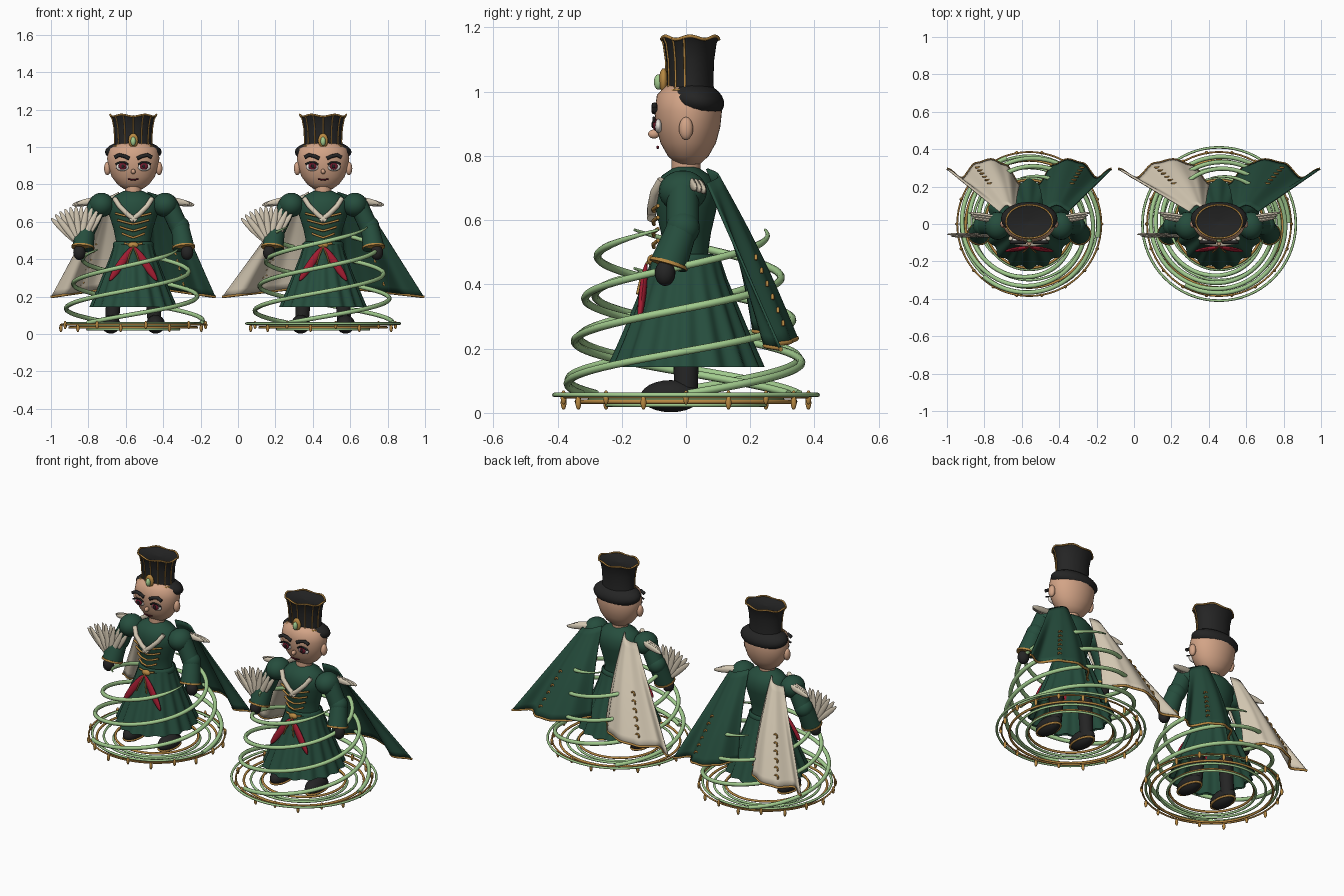
import bpy, bmesh, math
from math import sin, cos, pi, radians
from mathutils import Vector, Matrix

cube = bpy.data.objects.get("Cube")
if cube:
    bpy.data.objects.remove(cube)


def material(name, r, g, b):
    m = bpy.data.materials.new(name)
    m.use_nodes = True
    m.diffuse_color = (r, g, b, 1)
    m.node_tree.nodes["Principled BSDF"].inputs["Base Color"].default_value = (r, g, b, 1)
    return m


BLACK = material("soft black", .018, .018, .018)
GREEN = material("forest green", .019, .075, .047)
LIME = material("pale green", .36, .6, .27)
SKIN = material("skin", .65, .37, .24)
CREAM = material("cream", .66, .58, .45)
GOLD = material("gold", .48, .25, .055)
RED = material("crimson", .36, .012, .03)
WINE = material("dark wine", .15, .01, .025)
WHITE = material("eye white", .8, .75, .7)

origin = Vector((0, 0, 0))   # where the current figure stands
prefix = ""


def place(name, data, mat):
    data.materials.append(mat)
    ob = bpy.data.objects.new(prefix + name, data)
    ob.location = origin
    bpy.context.scene.collection.objects.link(ob)
    return ob


def finish(name, bm, mat):
    bmesh.ops.recalc_face_normals(bm, faces=bm.faces)
    me = bpy.data.meshes.new(prefix + name)
    bm.to_mesh(me)
    bm.free()
    me.shade_smooth()
    me.set_sharp_from_angle(angle=radians(50))
    return place(name, me, mat)


def ball(name, center, size, mat, axis=None, tilt=0):
    """Ellipsoid; axis points its local z, tilt turns it about x."""
    rot = Vector(axis).to_track_quat('Z', 'Y').to_matrix().to_4x4() if axis else Matrix.Rotation(tilt, 4, 'X')
    bm = bmesh.new()
    bmesh.ops.create_uvsphere(bm, u_segments=20, v_segments=12, radius=1,
                              matrix=Matrix.Translation(center) @ rot @ Matrix.Diagonal((*size, 1)))
    return finish(name, bm, mat)


def blade(name, center, direction, width, thick, half_length, mat):
    """Leaf-shaped ellipsoid that stays thin front to back."""
    z = Vector(direction).normalized()
    x = Vector((0, 1, 0)).cross(z).normalized()
    rot = Matrix((x, z.cross(x), z)).transposed().to_4x4()
    bm = bmesh.new()
    bmesh.ops.create_uvsphere(bm, u_segments=12, v_segments=12, radius=1, matrix=Matrix.Translation(center)
                              @ rot @ Matrix.Diagonal((width, thick, half_length, 1)))
    return finish(name, bm, mat)


def limb(name, a, b, r1, r2, mat):
    a, b = Vector(a), Vector(b)
    rot = (b - a).to_track_quat('Z', 'Y').to_matrix().to_4x4()
    bm = bmesh.new()
    bmesh.ops.create_cone(bm, cap_ends=True, segments=20, radius1=r1, radius2=r2,
                          depth=(b - a).length, matrix=Matrix.Translation((a + b) / 2) @ rot)
    return finish(name, bm, mat)


def lathe(name, profile, mat, flat=1, y=0, folds=0, depth=0, n=40):
    """Spin (radius, z) points; flat squashes y, folds ripple the lower rim."""
    bm = bmesh.new()
    rings = []
    for i, (r, z) in enumerate(profile):
        ripple = depth * i / (len(profile) - 1)
        loop = []
        for k in range(n):
            a = 2 * pi * k / n
            rr = r + ripple * cos(folds * a)
            loop.append(bm.verts.new((rr * cos(a), y + rr * flat * sin(a), z)))
        rings.append(loop)
    for lo, hi in zip(rings, rings[1:]):
        for k in range(n):
            j = (k + 1) % n
            bm.faces.new((lo[k], lo[j], hi[j], hi[k]))
    return finish(name, bm, mat)


def tube(name, points, radius, mat, closed=False, taper=0):
    """Round cord; taper is the share of its length that thins to a point."""
    cu = bpy.data.curves.new(prefix + name, 'CURVE')
    cu.dimensions = '3D'
    cu.bevel_depth = radius
    cu.bevel_resolution = 2
    cu.use_fill_caps = True
    sp = cu.splines.new('POLY')
    sp.points.add(len(points) - 1)
    for i, (p, co) in enumerate(zip(sp.points, points)):
        p.co = (*co, 1)
        if taper:
            p.radius = min(1, .25 + (1 - i / len(points)) / taper)
    sp.use_cyclic_u = closed
    sp.use_smooth = True
    return place(name, cu, mat)


def ring(name, r, z, thick, mat, wave=0, flat=1, x=0, y=0):
    pts = [(x + r * cos(a), y + r * flat * sin(a), z + wave * cos(6 * a)) for a in (2 * pi * k / 64 for k in range(64))]
    return tube(name, pts, thick, mat, True)


def head_and_hat():
    lathe("head", [(0, .765), (.05, .775), (.085, .8), (.115, .84), (.133, .89), (.14, .94),
                   (.13, .99), (.09, 1.02), (0, 1.03)], SKIN, .75, .007)
    limb("neck", (0, 0, .72), (0, 0, .8), .045, .045, SKIN)
    ball("hair", (0, .028, .973), (.152, .092, .06), BLACK, tilt=-.2)
    ball("nose", (0, -.1, .868), (.012, .018, .014), SKIN)
    tube("mouth", [(x, -.088, .825 + 4 * x * x) for x in (-.028, -.014, 0, .014, .028)], .004, WINE)
    for s in (-1, 1):
        ball("ear", (s * .138, 0, .885), (.018, .022, .036), SKIN)
        ball("eye_white", (s * .058, -.086, .893), (.035, .012, .022), WHITE)
        ball("iris", (s * .057, -.095, .897), (.022, .009, .019), WINE)
        ball("pupil", (s * .056, -.104, .897), (.008, .004, .01), BLACK)
        tube("lash", [(s * x, -.1, z) for x, z in ((.026, .905), (.045, .918), (.07, .918), (.095, .908))], .005, BLACK)
        tube("brow", [(s * x, -.098, z) for x, z in ((.02, .938), (.045, .95), (.075, .957), (.1, .944))], .01, BLACK)

    # flared hat with a wavy gold rim, ribs and a jewel
    hat = [(.107, .98), (.1, 1.03), (.104, 1.1), (.114, 1.15), (.126, 1.168)]
    lathe("hat", hat + [(.112, 1.164), (0, 1.155)], BLACK, .72, .013)
    ring("hat_top_trim", .124, 1.168, .005, GOLD, .005, .72, y=.013)
    for k in range(7):
        a = pi + pi * (k + .5) / 7
        tube("hat_rib", [((r + .001) * cos(a), .013 + (r + .001) * .72 * sin(a), z) for r, z in hat], .0035, GOLD)
    tube("hat_swag", [(.11 * cos(a), .013 + .085 * sin(a), .985 + .02 * abs(sin(3 * a)))
                      for a in (pi + pi * k / 30 for k in range(31))], .005, GOLD)
    ball("jewel_setting", (0, -.07, 1.035), (.027, .014, .038), GOLD)
    ball("jewel", (0, -.086, 1.03), (.014, .014, .024), LIME)


def coat():
    lathe("torso", [(.1, .44), (.093, .5), (.105, .56), (.13, .64), (.135, .7), (.1, .74), (.05, .765)], GREEN, .74)
    lathe("skirt", [(.103, .48), (.12, .42), (.153, .33), (.191, .23), (.226, .143), (.216, .148)],
          GREEN, 1.04, 0, 16, .012, 128)
    lathe("belt", [(.1, .455), (.109, .465), (.109, .485), (.098, .495)], GREEN, .85)
    ball("belt_knot", (0, -.105, .475), (.028, .016, .018), GOLD)
    tube("belt_clasp", [(x, -.1, .478 + 3 * x * x) for x in (-.05, -.025, 0, .025, .05)], .006, GOLD)
    for s in (-1, 1):
        tube("lapel", [(s * .1, -.075, .725), (s * .075, -.098, .685), (s * .03, -.107, .64),
                       (-s * .015, -.108, .605)], .014, CREAM)
        for k in range(4):
            z = .525 + .036 * k
            w = .06 + .012 * k
            tube("chest_braid", [(0, -.1, z - .01), (s * w * .5, -.102, z), (s * w, -.087, z + .012)], .006, GOLD)
        blade("sash_tail", (s * .066, -.135, .375), (-s * .115, .02, .17), .021, .012, .11, RED)
        tube("sash_cord", [(0, -.12, .47), (s * .02, -.14, .42), (s * .035, -.152, .37)], .004, GOLD)
        # legs and shoes
        limb("leg", (s * .115, 0, .04), (s * .1, 0, .27), .036, .042, BLACK)
        ball("shoe", (s * .12, -.047, .052), (.05, .094, .05), BLACK)
        ring("shoe_welt", .046, .03, .006, GOLD, flat=1.9, x=s * .12, y=-.047)


def arms():
    for s in (-1, 1):
        ball("shoulder_puff", (s * .17, -.01, .69), (.068, .075, .065), GREEN)
        limb("upper_arm", (s * .19, -.01, .69), (s * .245, -.01, .57), .05, .05, GREEN)
        ball("elbow", (s * .247, -.01, .575), (.054, .053, .055), GREEN)
        limb("forearm", (s * .25, -.012, .575), (s * .27, -.055, .46), .048, .058, GREEN)
        limb("cuff_trim", (s * .269, -.052, .469), (s * .27, -.055, .459), .061, .062, GOLD)
        ball("hand", (s * .288, -.065, .435), (.033, .032, .04), BLACK)
        for k in range(3):
            blade("epaulette_plume", (s * (.22 + .012 * k), .02 + .014 * k, .712 - .004 * k),
                  (s * .14, .02, -.025), .018, .01, .085, CREAM)

    # feather fan in the right hand
    base = Vector((-.285, -.06, .47))
    for k in range(11):
        a = radians(-46 + 8 * k)
        d = Vector((sin(a), 0, cos(a)))
        y = Vector((0, .005 * (-1) ** k, 0))
        blade("fan_feather", base + d * .115 + y, d, .016, .008, .1, CREAM)
    ball("fan_handle", base + Vector((0, -.004, .03)), (.035, .02, .03), GREEN)
    ball("fan_boss", base + Vector((0, -.022, .025)), (.014, .01, .014), GOLD)


def cape(s, width, outer, mat):
    hem_y = [.21, .315, .345, .325, .245, .295]

    def point(u, v):
        f = u * (len(hem_y) - 1)
        i = min(int(f), len(hem_y) - 2)
        t = f - i
        t = t * t * (3 - 2 * t)
        y = hem_y[i] * (1 - t) + hem_y[i + 1] * t
        top = Vector((.078 + (outer - .078) * u, .065 + .035 * sin(pi * u), .76 - .045 * u))
        low = Vector((.05 + (width - .05) * u, y, .255 - .057 * u))
        p = top.lerp(low, v)
        p.y += .02 * sin(pi * v) * (1 - u)
        return Vector((s * p.x, p.y, p.z))

    m, n = 30, 14
    bm = bmesh.new()
    g = [[bm.verts.new(point(i / m, j / n)) for i in range(m + 1)] for j in range(n + 1)]
    for j in range(n):
        for i in range(m):
            bm.faces.new((g[j][i], g[j][i + 1], g[j + 1][i + 1], g[j + 1][i]))
    ob = finish("cape_panel", bm, mat)
    mod = ob.modifiers.new("thickness", 'SOLIDIFY')
    mod.thickness = .008
    mod.offset = 0
    tube("cape_hem", [point(i / m, 1) for i in range(m + 1)], .007, GOLD)
    # embroidered curls running down the panel
    for k in range(6):
        c = point(.62, .5 + .08 * k)
        tube("cape_curl", [c + Vector((.012 * cos(a), 0, .014 * sin(a))) for a in
                           (radians(40 * q) for q in range(7))], .005, GOLD)


def swirl(top, outer_ring):
    # three tapering ribbons climbing around the skirt
    for k in range(3):
        end = radians(-20 + 120 * k)
        pts = []
        for i in range(81):
            t = i / 80
            a = end - (1 - t) * (top - .06) / .4 * 2 * pi
            r = .372 - .122 * t ** 1.4
            pts.append((r * cos(a), r * sin(a), .06 + (top - .06) * t))
        tube("swirl_ribbon", pts, .012, LIME, taper=.15)
    ring("outer_ring", outer_ring, .056, .007, LIME)
    ring("bead_ring", .385, .05, .005, GOLD)
    for r, z, mat in ((.34, .035, GOLD), (.3, .04, LIME), (.245, .025, LIME), (.235, .04, GOLD)):
        ring("inner_ring", r, z, .007, mat)
    for k in range(18):
        a = 2 * pi * k / 18
        ball("ring_bead", (.387 * cos(a), .387 * sin(a), .04 + .008 * (-1) ** k), (.009, .009, .022), GOLD)


# two figures side by side, differing in cape spread and swirl height
for prefix, x, spread, top, rim in (("first_", -.56, .44, .45, .365), ("second_", .455, .54, .57, .41)):
    origin = Vector((x, 0, 0))
    head_and_hat()
    coat()
    arms()
    cape(-1, spread, .16, CREAM)
    cape(1, spread, .21, GREEN)
    swirl(top, rim)
